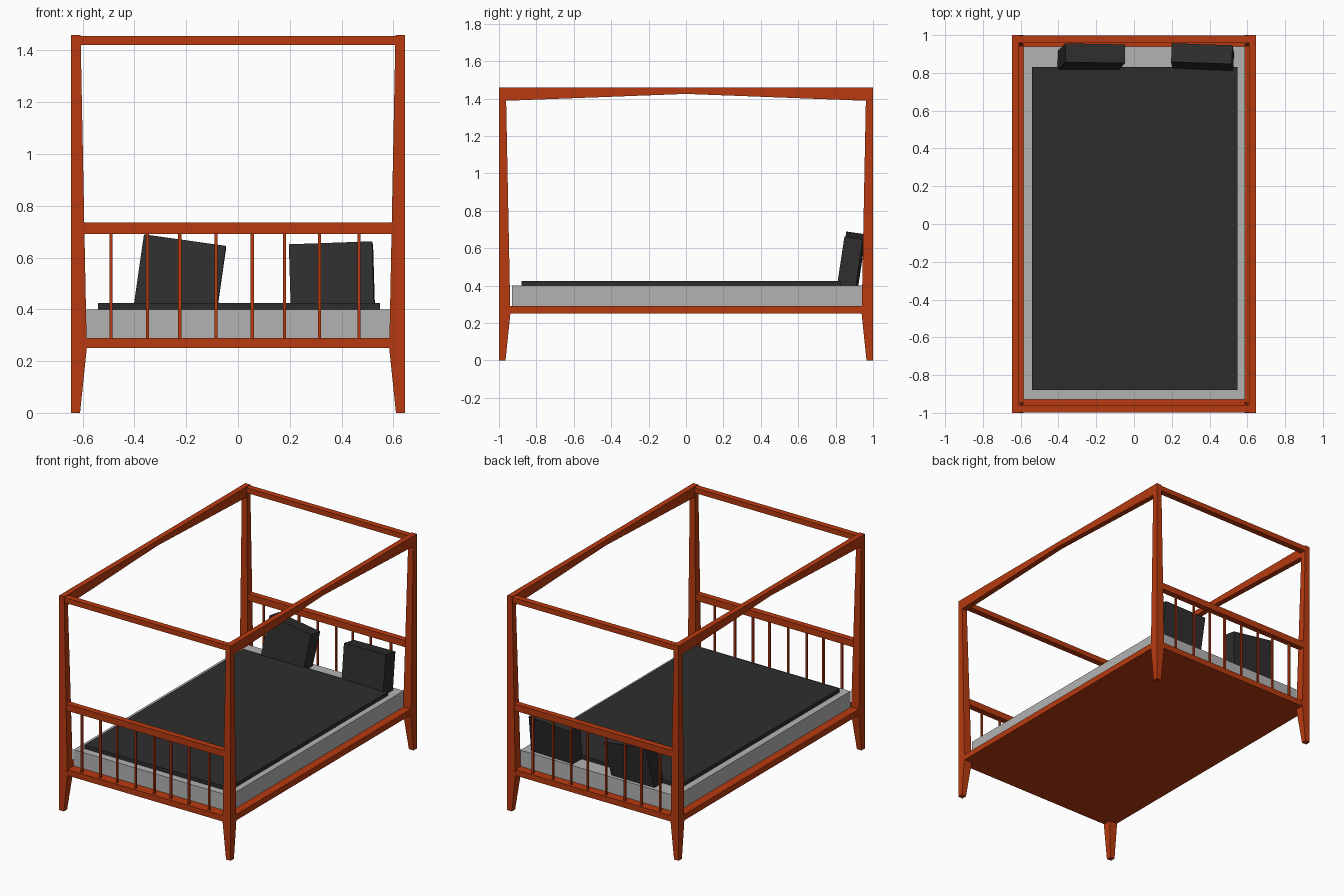
import bpy, bmesh, math
from mathutils import Matrix, Vector

cube = bpy.data.objects.get("Cube")
if cube:
    bpy.data.objects.remove(cube, do_unlink=True)

HALF_X, HALF_Y, TOP = 0.645, 1.0, 1.46


def material(name, rgb):
    mat = bpy.data.materials.new(name)
    mat.use_nodes = True
    mat.diffuse_color = (*rgb, 1)
    mat.node_tree.nodes["Principled BSDF"].inputs["Base Color"].default_value = (*rgb, 1)
    return mat


wood = material("orange wood", (0.48, 0.042, 0.005))
white = material("mattress grey", (0.45, 0.45, 0.45))
dark = material("charcoal fabric", (0.027, 0.027, 0.027))


def finish(name, bm, mat):
    bmesh.ops.recalc_face_normals(bm, faces=bm.faces)
    mesh = bpy.data.meshes.new(name)
    bm.to_mesh(mesh)
    bm.free()
    mesh.materials.append(mat)
    obj = bpy.data.objects.new(name, mesh)
    bpy.context.collection.objects.link(obj)
    return obj


def box(name, x, y, z, mat):
    """Box from (min, max) ranges on each axis."""
    bm = bmesh.new()
    bmesh.ops.create_cube(bm, size=1)
    for v in bm.verts:
        v.co = Vector([(r[0] + r[1]) / 2 + c * (r[1] - r[0])
                       for r, c in zip((x, y, z), v.co)])
    return finish(name, bm, mat)


def post(name, sx, sy):
    """Post with straight outer faces, tapering inward from the platform."""
    bm = bmesh.new()
    rings = []
    for z, w in ((0, 0.035), (0.25, 0.061), (0.29, 0.06), (TOP, 0.037)):
        rings.append([bm.verts.new((sx * (HALF_X - a * w), sy * (HALF_Y - b * w), z))
                      for a, b in ((0, 0), (1, 0), (1, 1), (0, 1))])
    for low, high in zip(rings, rings[1:]):
        for i in range(4):
            j = (i + 1) % 4
            bm.faces.new((low[i], low[j], high[j], high[i]))
    bm.faces.new(rings[0])
    bm.faces.new(rings[-1])
    finish(name, bm, wood)


def canopy_side(name, sx):
    """Canopy side rail, deeper toward its ends."""
    bm = bmesh.new()
    profile = ((-1, TOP), (1, TOP), (1, 1.387), (0, 1.425), (-1, 1.387))
    face = bm.faces.new([bm.verts.new((sx * HALF_X, y, z)) for y, z in profile])
    new = bmesh.ops.extrude_face_region(bm, geom=[face])["geom"]
    bmesh.ops.translate(bm, vec=(-sx * 0.037, 0, 0),
                        verts=[g for g in new if isinstance(g, bmesh.types.BMVert)])
    finish(name, bm, wood)


def pillow(name, size, center, angles):
    bm = bmesh.new()
    bmesh.ops.create_cube(bm, size=1)
    bmesh.ops.scale(bm, vec=size, verts=bm.verts)
    obj = finish(name, bm, dark)
    obj.location = center
    obj.rotation_euler = [math.radians(a) for a in angles]


# Posts and canopy side rails
for sx, side in ((1, "left"), (-1, "right")):
    canopy_side(f"canopy_rail_{side}", sx)
    for sy, end in ((-1, "front"), (1, "back")):
        post(f"post_{end}_{side}", sx, sy)

# Platform
box("platform", (-0.643, 0.643), (-0.998, 0.998), (0.25, 0.29), wood)

# Footboard and headboard, with canopy end rails above
spindles = (-0.49, -0.35, -0.225, -0.085, 0.055, 0.18, 0.315, 0.467)
for sy, end in ((-1, "foot"), (1, "head")):
    span = sorted((sy * 0.957, sy * 0.998))
    box(f"{end}board_rail", (-0.62, 0.62), span, (0.69, 0.735), wood)
    box(f"canopy_rail_{end}", (-0.62, 0.62), span, (1.42, 1.455), wood)
    for i, x in enumerate(spindles):
        y = sy * 0.977
        box(f"{end}board_spindle_{i + 1}", (x - 0.006, x + 0.006),
            (y - 0.006, y + 0.006), (0.28, 0.70), wood)

# Bedding
box("mattress", (-0.585, 0.588), (-0.93, 0.94), (0.288, 0.40), white)
box("blanket", (-0.54, 0.548), (-0.88, 0.83), (0.395, 0.425), dark)
pillow("pillow_right", (0.32, 0.1, 0.30), (-0.226, 0.882, 0.513), (-8.5, 8, -1))
pillow("pillow_left", (0.322, 0.1, 0.27), (0.363, 0.882, 0.516), (-8.5, -2, -2))
